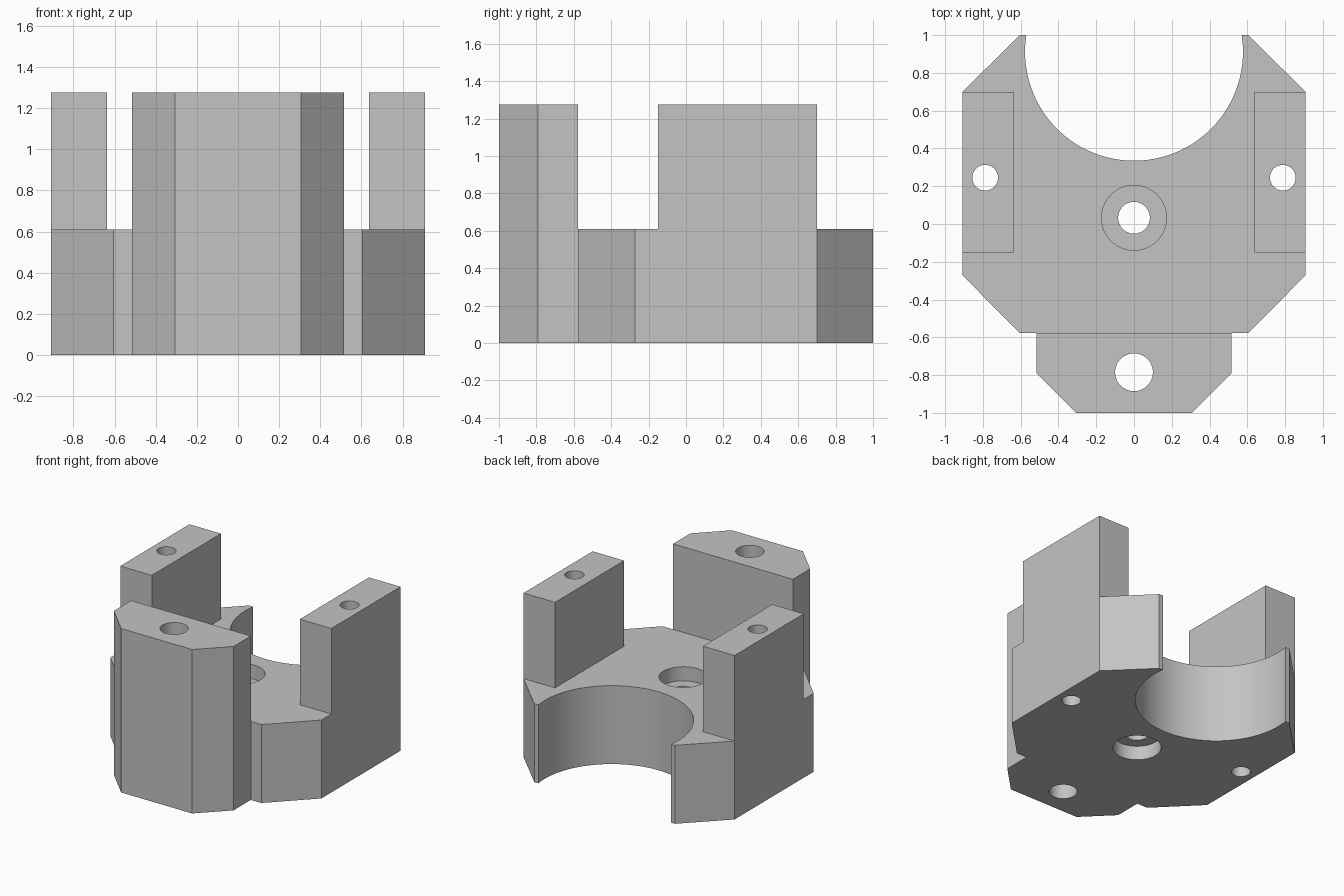
import bpy, bmesh, math

default = bpy.data.objects.get("Cube")
if default:
    bpy.data.objects.remove(default, do_unlink=True)

BASE_TOP, TOP = 0.61, 1.275

grey = bpy.data.materials.new("plain grey")
grey.use_nodes = True
grey.diffuse_color = (0.55, 0.55, 0.55, 1)
grey.node_tree.nodes["Principled BSDF"].inputs["Base Color"].default_value = (0.55, 0.55, 0.55, 1)


def prism(name, outline, z0, z1):
    """Extrude a counter-clockwise outline from z0 to z1."""
    bm = bmesh.new()
    face = bm.faces.new([bm.verts.new((x, y, z0)) for x, y in outline])
    top = bmesh.ops.extrude_face_region(bm, geom=[face])["geom"]
    bmesh.ops.translate(bm, vec=(0, 0, z1 - z0),
                        verts=[v for v in top if isinstance(v, bmesh.types.BMVert)])
    bmesh.ops.recalc_face_normals(bm, faces=bm.faces)
    mesh = bpy.data.meshes.new(name)
    bm.to_mesh(mesh)
    bm.free()
    mesh.materials.append(grey)
    obj = bpy.data.objects.new(name, mesh)
    bpy.context.collection.objects.link(obj)
    return obj


def symmetric(half):
    """Complete a right-hand outline, listed front to back, by mirroring it in x."""
    return half + [(-x, y) for x, y in reversed(half)]


def cylinder(name, x, y, r, z0, z1, sides=64):
    ring = [(x + r * math.cos(math.tau * i / sides), y + r * math.sin(math.tau * i / sides))
            for i in range(sides)]
    return prism(name, ring, z0, z1)


# Octagonal base, chamfered front block and two side posts
body = prism("bracket_body", symmetric([(0.605, -0.577), (0.908, -0.272),
                                        (0.908, 0.7), (0.605, 1.0)]), 0, BASE_TOP)
additions = [prism("front_block", symmetric([(0.305, -1.0), (0.515, -0.79),
                                             (0.515, -0.577)]), 0, TOP)]
for name, x0, x1 in (("left_post", 0.637, 0.908), ("right_post", -0.908, -0.637)):
    additions.append(prism(name, [(x0, -0.15), (x1, -0.15), (x1, 0.7), (x0, 0.7)], 0, TOP))

# Rear bore, bolt holes and the centre hole recessed on both faces
recess = 0.11
cutters = [
    cylinder("rear_bore", 0, 0.912, 0.577, -0.1, 1, 128),
    cylinder("front_bolt_hole", 0, -0.785, 0.1, -0.1, 1.5),
    cylinder("left_bolt_hole", 0.788, 0.245, 0.068, -0.1, 1.5),
    cylinder("right_bolt_hole", -0.788, 0.245, 0.068, -0.1, 1.5),
    cylinder("centre_hole", 0, 0.033, 0.084, -0.1, 1),
    cylinder("upper_recess", 0, 0.033, 0.172, BASE_TOP - recess, 1),
    cylinder("lower_recess", 0, 0.033, 0.172, -0.1, recess),
]

# Fuse the blocks, then drill the holes
bpy.ops.object.select_all(action='DESELECT')
bpy.context.view_layer.objects.active = body
body.select_set(True)
for parts, operation in ((additions, 'UNION'), (cutters, 'DIFFERENCE')):
    for part in parts:
        mod = body.modifiers.new(part.name, 'BOOLEAN')
        mod.operation = operation
        mod.solver = 'EXACT'
        mod.object = part
        bpy.ops.object.modifier_apply(modifier=mod.name)
        bpy.data.objects.remove(part, do_unlink=True)

# Merge coplanar faces and keep the edges crisp
bm = bmesh.new()
bm.from_mesh(body.data)
bmesh.ops.remove_doubles(bm, verts=bm.verts, dist=0.0001)
bmesh.ops.dissolve_limit(bm, angle_limit=math.radians(0.5), verts=bm.verts, edges=bm.edges)
bm.to_mesh(body.data)
bm.free()
bpy.ops.object.shade_smooth_by_angle(angle=math.radians(30))
